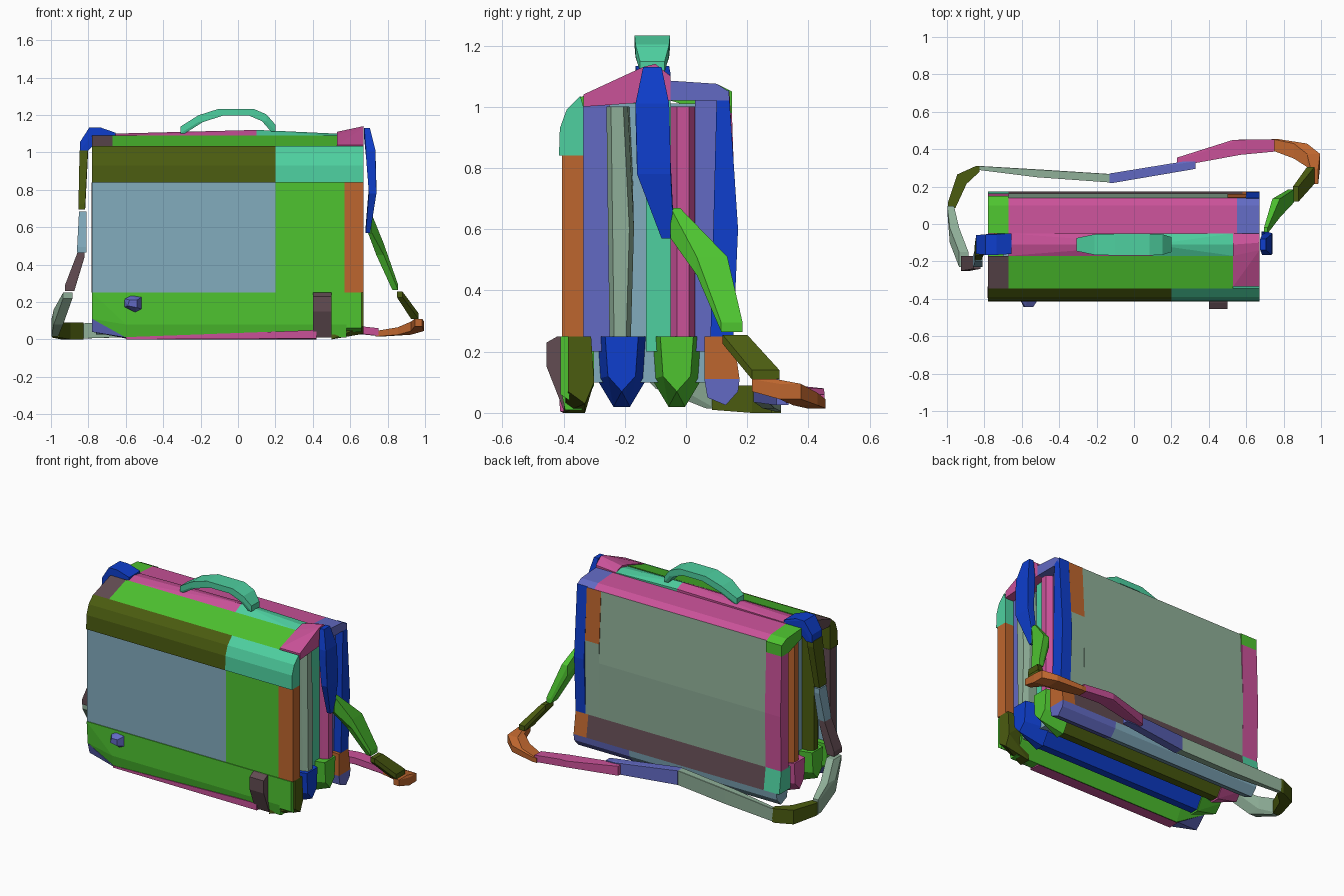
import bpy
import bmesh
from itertools import product

if "Cube" in bpy.data.objects:
    bpy.data.objects.remove(bpy.data.objects["Cube"], do_unlink=True)


# Materials
def linear(c):
    c /= 255
    return c / 12.92 if c <= 0.04045 else ((c + 0.055) / 1.055) ** 2.4


def material(name, rgb):
    m = bpy.data.materials.new(name)
    col = (*[linear(c) for c in rgb], 1)
    m.use_nodes = True
    m.diffuse_color = col
    m.node_tree.nodes["Principled BSDF"].inputs["Base Color"].default_value = col
    return m


GREEN = material("bright green", (78, 196, 48))
OLIVE = material("olive", (75, 92, 16))
TEAL = material("teal", (78, 208, 160))
MAGENTA = material("magenta", (202, 82, 153))
BLUE = material("deep blue", (14, 62, 205))
PERI = material("periwinkle", (98, 106, 195))
SAGE = material("sage", (143, 175, 152))
MAUVE = material("dark mauve", (98, 76, 82))
ORANGE = material("orange", (190, 102, 46))
SKY = material("light blue", (130, 172, 190))


# Helpers: every part is one or more convex pieces
def build(name, mat, pieces):
    bm = bmesh.new()
    for pts in pieces:
        vs = [bm.verts.new(p) for p in pts]
        res = bmesh.ops.convex_hull(bm, input=vs)
        dead = [g for g in res["geom_interior"] + res["geom_unused"]
                if isinstance(g, bmesh.types.BMVert)]
        bmesh.ops.delete(bm, geom=list(set(dead)), context='VERTS')
    bmesh.ops.recalc_face_normals(bm, faces=bm.faces)
    me = bpy.data.meshes.new(name)
    bm.to_mesh(me)
    bm.free()
    me.materials.append(mat)
    ob = bpy.data.objects.new(name, me)
    bpy.context.collection.objects.link(ob)
    return ob


def box(name, mat, x0, x1, y0, y1, z0, z1):
    return build(name, mat, [list(product((x0, x1), (y0, y1), (z0, z1)))])


def prism(name, mat, x0, x1, profile, end=None):
    """Sweep a (y, z) profile along x, optionally to a different end profile."""
    return build(name, mat, [[(x0, y, z) for y, z in profile]
                             + [(x1, y, z) for y, z in end or profile]])


def chain(name, mat, stations):
    """Link (centre, half size) stations by convex segments."""
    def corners(c, h):
        return [tuple(c[i] + s[i] * h[i] for i in range(3)) for s in product((-1, 1), repeat=3)]
    return build(name, mat, [corners(*a) + corners(*b) for a, b in zip(stations, stations[1:])])


L, R = -0.78, 0.67

# Front panel
FY, BY = -0.405, -0.335
box("front_panel", SKY, L, 0.2, FY, BY, 0.25, 0.84)
box("front_panel_side", GREEN, 0.2, 0.57, FY, BY, 0.25, 0.84)
box("front_panel_edge", ORANGE, 0.57, R, FY, BY, 0.25, 0.84)
box("front_panel_right_edge", MAUVE, L - 0.002, -0.74, FY + 0.01, BY + 0.002, 0.25, 0.84)
low = [(-0.41, 0.25), (-0.30, 0.25), (-0.30, 0.09), (-0.34, 0.01), (-0.395, 0.01), (-0.41, 0.08)]
prism("front_bottom", GREEN, -0.60, 0.58, low)
prism("front_bottom_left", GREEN, 0.58, R - 0.01, [(-0.41, 0.25), (-0.38, 0.25), (-0.38, 0.04), (-0.41, 0.06)])
prism("front_bottom_left_corner", OLIVE, 0.5, R,
      [(-0.385, 0.25), (-0.31, 0.25), (-0.33, 0.0), (-0.40, 0.0)],
      [(-0.385, 0.25), (-0.31, 0.25), (-0.30, 0.1), (-0.33, 0.03), (-0.385, 0.07)])
prism("front_bottom_right", GREEN, L, -0.60,
      [(-0.41, 0.25), (-0.30, 0.25), (-0.31, 0.11), (-0.40, 0.11)], low)
prism("front_corner_right", PERI, L, -0.60, [(-0.40, 0.11), (-0.31, 0.11), (-0.38, 0.04)],
      [(-0.403, 0.01), (-0.33, 0.005)])
prism("front_underside", MAGENTA, -0.60, 0.42, [(-0.40, 0.0), (-0.33, 0.0), (-0.40, 0.012)],
      [(-0.413, 0.05), (-0.412, 0.005), (-0.33, 0.0)])

# Clasps
prism("clasp_left", MAUVE, 0.40, 0.50, [(-0.455, 0.23), (-0.455, 0.15), (-0.40, 0.01),
                                        (-0.38, 0.01), (-0.38, 0.25), (-0.42, 0.25)])
build("clasp_right", PERI, [[(x, -0.40, z) for x, z in
      ((-0.61, 0.17), (-0.61, 0.22), (-0.57, 0.24), (-0.51, 0.23), (-0.51, 0.16), (-0.55, 0.14))]
      + [(x, -0.445, z) for x, z in ((-0.59, 0.18), (-0.58, 0.21), (-0.54, 0.21), (-0.54, 0.17))]])

# Flap front
flap = [(-0.415, 0.84), (-0.335, 0.84), (-0.335, 1.0), (-0.345, 1.035), (-0.39, 0.99), (-0.412, 0.93)]
prism("flap_front", OLIVE, L, 0.2, flap)
prism("flap_front_left", TEAL, 0.2, R, flap)

# Flap slope and top
slope = [(-0.35, 1.03), (-0.17, 1.09), (-0.17, 1.0), (-0.33, 0.99)]
prism("flap_slope", GREEN, -0.67, 0.53, slope)
prism("flap_corner_right", MAUVE, L, -0.67, slope)
ridge = [(-0.17, 1.0), (-0.17, 1.085), (-0.11, 1.10), (-0.05, 1.09), (-0.05, 1.0)]
raised = [(-0.19, 1.0), (-0.19, 1.08), (-0.11, 1.12), (-0.05, 1.10), (-0.05, 1.0)]
prism("flap_top", MAGENTA, -0.67, 0.10, ridge, raised)
prism("flap_top_left", TEAL, 0.10, 0.53, raised, ridge)
prism("flap_corner_left", MAGENTA, 0.53, R,
      [(-0.335, 1.0), (-0.335, 1.04), (-0.17, 1.095), (-0.11, 1.11), (-0.05, 1.09), (-0.05, 1.02)],
      [(-0.335, 1.0), (-0.335, 1.04), (-0.14, 1.13), (-0.10, 1.14), (-0.05, 1.10), (-0.05, 1.02)])
rear = [(-0.05, 1.02), (-0.05, 1.085), (0.10, 1.075), (0.14, 1.05), (0.14, 1.02)]
prism("rear_top", MAGENTA, -0.67, 0.55, rear)
prism("rear_top_left_corner", PERI, 0.55, R, rear)
prism("rear_top_right_corner", GREEN, L, -0.67, rear[:3] + [(0.15, 1.05), (0.15, 0.98), (0.08, 0.98)])

# Inner walls behind the side folds
box("inner_core", SKY, -0.70, 0.57, -0.335, 0.10, 0.10, 1.01)


# Pleated side folds: a ridge standing out between sloping walls
def fold(name, mat, y0, y1, side, x_out, x_in, bow=0.0):
    ym = (y0 + y1) / 2
    pts = []
    for z, b in ((0.25, 0), (0.6, bow), (1.0, -bow)):
        pts += [(side, ym - 0.02 + b, z), (side, ym + 0.02 + b, z),
                (x_out, y0 + b, z), (x_out, y1 + b, z), (x_in, y0, z), (x_in, y1, z)]
    build(name, mat, [pts])


fold("left_fold_front", SAGE, -0.25, -0.18, R - 0.01, 0.63, 0.5, 0.01)
fold("left_fold_middle", MAGENTA, -0.05, 0.03, R - 0.01, 0.63, 0.5)
fold("right_fold_front", OLIVE, -0.25, -0.17, L + 0.01, -0.74, -0.6)
fold("right_fold_middle", ORANGE, -0.06, 0.03, L + 0.01, -0.74, -0.6)
for name, mat, y0, y1, x in (("left_gusset_front", PERI, -0.335, -0.25, 0.61),
                             ("left_gusset_middle", TEAL, -0.13, -0.05, 0.61),
                             ("left_gusset_rear", PERI, 0.03, 0.10, 0.62)):
    box(name, mat, 0.5, x, y0, y1, 0.2, 1.02)


# Pocket bottoms, rounded underneath and drawn in at the ends
def pocket(name, mat, x0, x1, y0, y1, z0=0.02, end0=False, end1=False):
    m, w = (y0 + y1) / 2, (y1 - y0) / 2
    full = [(m - w, 0.25), (m + w, 0.25), (m + w * 0.9, 0.11), (m + w * 0.3, z0), (m - w * 0.3, z0), (m - w * 0.9, 0.11)]
    tip = [(m - w * 0.6, 0.25), (m + w * 0.6, 0.25), (m + w * 0.5, 0.12), (m, 0.07), (m - w * 0.5, 0.12)]
    prism(name, mat, x0, x1, tip if end0 else full, tip if end1 else full)


for name, y0, y1, mats in (("front_pocket", -0.30, -0.12, (GREEN, BLUE, BLUE)),
                           ("middle_pocket", -0.12, 0.06, (MAGENTA, OLIVE, GREEN))):
    pocket(name + "_bottom_right", mats[0], L, -0.62, y0, y1, end0=True)
    pocket(name + "_bottom", mats[1], -0.62, 0.52, y0 + 0.01, y1 - 0.01, 0.03)
    pocket(name + "_bottom_left", mats[2], 0.52, R, y0, y1, end1=True)

# Back panel
back = [(0.10, 0.25), (0.10, 1.03), (0.14, 1.05), (0.162, 0.6), (0.155, 0.25)]
prism("back_panel", SAGE, -0.67, 0.50, back)
prism("back_panel_left_upper", ORANGE, 0.50, 0.60, [(0.10, 0.72), (0.10, 1.03), (0.142, 1.05), (0.16, 0.72)])
prism("back_panel_left_lower", SAGE, 0.50, 0.60, [(0.10, 0.25), (0.10, 0.72), (0.16, 0.72), (0.155, 0.25)])
prism("back_edge_left", BLUE, 0.60, R, [(0.08, 0.25), (0.10, 1.03), (0.14, 1.055), (0.17, 0.6), (0.155, 0.25)])
prism("back_edge_right", MAGENTA, L, -0.67, [(0.08, 0.25), (0.08, 0.98), (0.15, 0.98), (0.163, 0.6), (0.155, 0.25)])
mid = [(0.06, 0.25), (0.155, 0.25), (0.175, 0.11), (0.06, 0.11)]
under = [(0.06, 0.11), (0.175, 0.11), (0.17, 0.07), (0.13, 0.025), (0.07, 0.05)]
prism("back_band", MAUVE, -0.67, 0.58, mid)
prism("back_band_left", ORANGE, 0.58, R, mid)
prism("back_band_right", TEAL, L, -0.67, mid)
prism("back_bottom", SKY, L + 0.02, 0.28, under)
prism("back_bottom_left", PERI, 0.28, R, under)

# Carry handle
chain("handle", TEAL, [((x, -0.11, z), (0.012, w, 0.018)) for x, z, w in (
    (-0.295, 1.12, 0.035), (-0.20, 1.18, 0.055), (-0.09, 1.215, 0.058),
    (0.07, 1.215, 0.058), (0.14, 1.185, 0.055), (0.188, 1.13, 0.04))])

# Shoulder strap, left end round the back to right end
chain("strap_left_top", BLUE, [((0.69, -0.11, 1.10), (0.015, 0.03, 0.03)), ((0.71, -0.11, 0.99), (0.025, 0.055, 0.02)),
                               ((0.72, -0.105, 0.80), (0.02, 0.055, 0.02)), ((0.695, -0.06, 0.59), (0.012, 0.02, 0.02))])
chain("strap_left_hang", GREEN, [((0.705, -0.035, 0.62), (0.01, 0.015, 0.05)),
                                 ((0.76, 0.085, 0.48), (0.02, 0.05, 0.03)),
                                 ((0.84, 0.15, 0.28), (0.015, 0.035, 0.015))])
chain("strap_left_low", OLIVE, [((0.865, 0.16, 0.24), (0.015, 0.04, 0.015)), ((0.945, 0.26, 0.125), (0.02, 0.045, 0.015))])
chain("strap_bend_left", ORANGE, [((0.965, 0.255, 0.09), (0.02, 0.04, 0.02)), ((0.96, 0.34, 0.07), (0.035, 0.035, 0.025)),
                                  ((0.89, 0.39, 0.045), (0.035, 0.04, 0.02)), ((0.75, 0.425, 0.03), (0.015, 0.03, 0.015))])
chain("strap_back_left", MAGENTA, [((0.74, 0.42, 0.04), (0.01, 0.033, 0.02)), ((0.55, 0.41, 0.06), (0.02, 0.04, 0.02)),
                                   ((0.25, 0.335, 0.06), (0.02, 0.02, 0.03))])
chain("strap_back_middle", PERI, [((0.30, 0.315, 0.06), (0.03, 0.02, 0.035)), ((-0.12, 0.245, 0.08), (0.01, 0.025, 0.045))])
chain("strap_back_right", SAGE, [((-0.13, 0.245, 0.08), (0.01, 0.022, 0.045)), ((-0.50, 0.27, 0.06), (0.02, 0.02, 0.045)),
                                 ((-0.83, 0.30, 0.045), (0.01, 0.01, 0.04))])
chain("strap_bend_right", OLIVE, [((-0.835, 0.295, 0.045), (0.01, 0.015, 0.045)), ((-0.92, 0.24, 0.045), (0.025, 0.025, 0.045)),
                                  ((-0.975, 0.10, 0.05), (0.02, 0.015, 0.04))])
chain("strap_right_low", SAGE, [((-0.98, 0.08, 0.06), (0.018, 0.015, 0.045)), ((-0.96, -0.06, 0.12), (0.025, 0.04, 0.04)),
                                ((-0.91, -0.19, 0.235), (0.025, 0.04, 0.015))])
chain("strap_right_mid", MAUVE, [((-0.90, -0.21, 0.275), (0.025, 0.04, 0.015)), ((-0.84, -0.205, 0.45), (0.018, 0.035, 0.015))])
chain("strap_right_hang", SKY, [((-0.835, -0.20, 0.48), (0.025, 0.03, 0.015)), ((-0.83, -0.165, 0.67), (0.02, 0.035, 0.015))])
chain("strap_right_upper", OLIVE, [((-0.835, -0.16, 0.71), (0.018, 0.035, 0.015)), ((-0.825, -0.12, 0.99), (0.022, 0.045, 0.02))])
chain("strap_right_top", BLUE, [((-0.825, -0.11, 1.03), (0.02, 0.05, 0.025)), ((-0.765, -0.11, 1.105), (0.03, 0.055, 0.028)),
                                ((-0.67, -0.105, 1.09), (0.015, 0.055, 0.015))])
